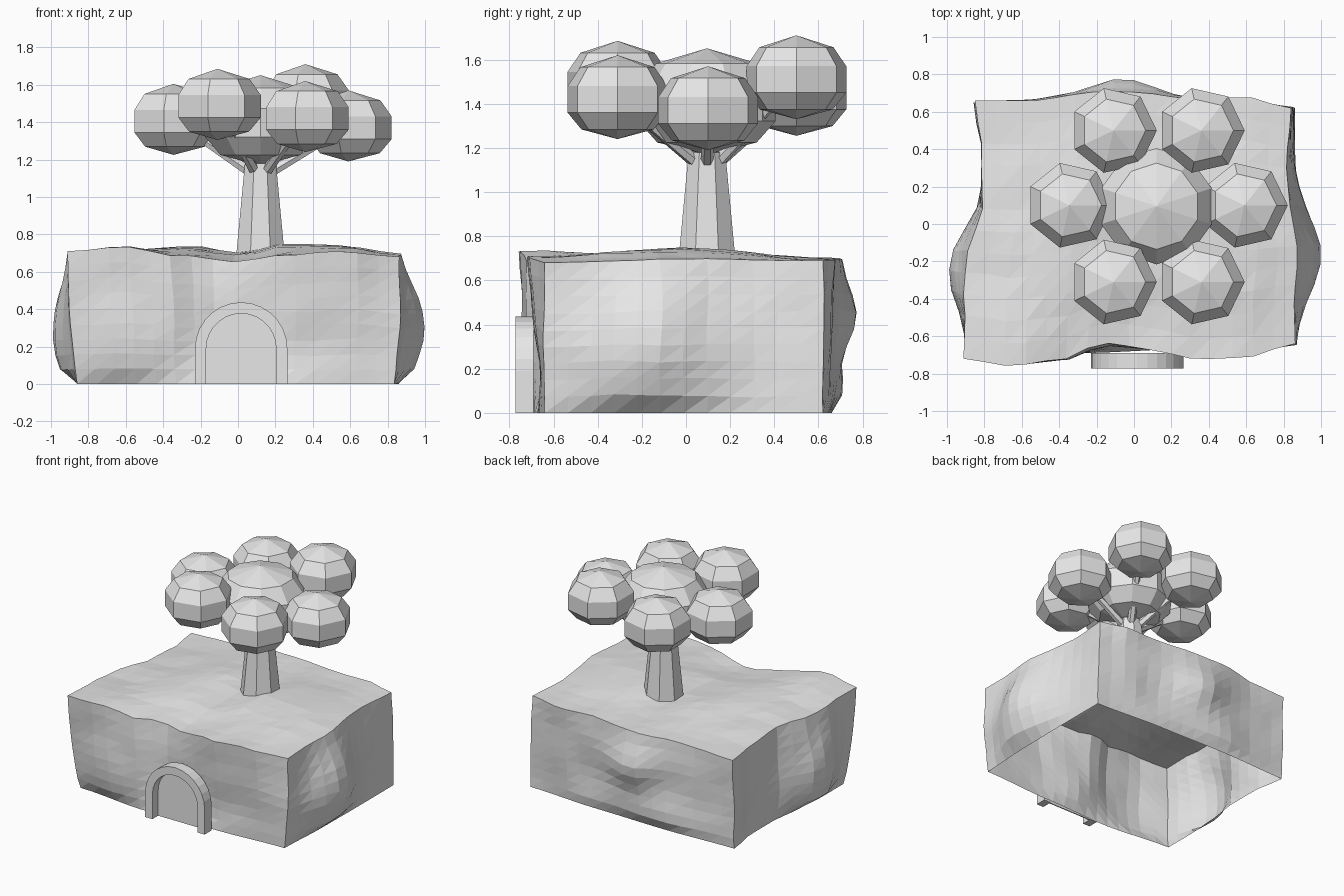
import bpy, bmesh, math
from mathutils import Vector, noise

cube = bpy.data.objects.get("Cube")
if cube:
    bpy.data.objects.remove(cube, do_unlink=True)

grey = bpy.data.materials.new("plain_grey")
grey.use_nodes = True
grey.diffuse_color = (0.8, 0.8, 0.8, 1)
for node in grey.node_tree.nodes:
    if node.type == 'BSDF_PRINCIPLED':
        node.inputs["Base Color"].default_value = grey.diffuse_color


def finish(bm, name, outward=True):
    """Turn a bmesh into a named, flat shaded object."""
    if outward:
        bmesh.ops.recalc_face_normals(bm, faces=bm.faces)
    mesh = bpy.data.meshes.new(name)
    bm.to_mesh(mesh)
    bm.free()
    mesh.materials.append(grey)
    obj = bpy.data.objects.new(name, mesh)
    bpy.context.scene.collection.objects.link(obj)
    return obj


def lerp(a, b, t):
    return a + (b - a) * t


def along(t, values):
    """Smoothly sample evenly spaced values at t in 0..1."""
    s = t * (len(values) - 1)
    i = min(int(s), len(values) - 2)
    f = s - i
    return lerp(values[i], values[i + 1], f * f * (3 - 2 * f))


def bulge(u, v, u0, v0, ru, rv):
    return math.exp(-((u - u0) / ru) ** 2 - ((v - v0) / rv) ** 2)


# Rock mound: a box whose four walls and top are bent by edge profiles and bulges
def rock_point(a, b, c):
    x0, y0, z0 = lerp(-.87, .86, a), lerp(-.69, .65, b), c * .7
    foot = min(1, c * 9)
    left = lerp(along(b, (-.86, -.86, -.84, -.81, -.81, -.85)),
                along(b, (-.91, -.885, -.86, -.81, -.81, -.85)), c)
    left -= .14 * foot * bulge(y0, z0, -.24, .27, .27, .35)
    right = lerp(along(b, (.835, .855, .86, .86)),
                 along(b, (.86, .84, .85, .83, .82, .84)), c)
    right += .155 * foot * bulge(y0, z0, -.2, .3, .32, .3)
    front = lerp(along(a, (-.64, -.69, -.67, -.64)),
                 along(a, (-.72, -.76, -.73, -.64, -.67, -.72, -.71, -.64)),
                 c * (1.5 - c / 2))
    front -= .04 * foot * bulge(x0, z0, -.6, .18, .26, .25)
    front += .04 * foot * bulge(x0, z0, .02, .18, .2, .2)
    front += .03 * foot * bulge(x0, z0, .42, .22, .18, .15)
    back = lerp(along(a, (.64, .66, .65, .62)),
                along(a, (.66, .66, .68, .69, .68, .66, .68, .62)), c)
    back += .095 * foot * bulge(x0, z0, -.05, .45, .25, .2)
    back += .04 * foot * bulge(x0, z0, -.2, .1, .4, .15)
    top = along(b, (along(a, (.71, .735, .69, .66, .69, .71, .68)),
                    along(a, (.69, .71, .74, .70, .75, .74, .695)),
                    along(a, (.67, .68, .70, .69, .70, .69, .69))))
    p = Vector((lerp(left, right, a), lerp(front, back, b), c * top))
    inside = max(min(a, 1 - a), min(b, 1 - b), min(c, 1 - c))
    p += noise.noise_vector(p * 4) * .014 * foot * min(1, inside * 4)
    return p


def build_rock():
    bm = bmesh.new()
    nx, ny, nz = 16, 12, 9

    def wall(nu, nv, where):
        grid = [[bm.verts.new(rock_point(*where(i / nu, j / nv)))
                 for j in range(nv + 1)] for i in range(nu + 1)]
        for i in range(nu):
            for j in range(nv):
                bm.faces.new((grid[i][j], grid[i + 1][j],
                              grid[i + 1][j + 1], grid[i][j + 1]))

    wall(nx, nz, lambda u, v: (u, 0, v))
    wall(nx, nz, lambda u, v: (1 - u, 1, v))
    wall(ny, nz, lambda u, v: (0, 1 - u, v))
    wall(ny, nz, lambda u, v: (1, u, v))
    wall(nx, ny, lambda u, v: (u, v, 1))
    bmesh.ops.remove_doubles(bm, verts=bm.verts, dist=.0005)
    bmesh.ops.triangulate(bm, faces=bm.faces, quad_method='FIXED')
    finish(bm, "rock_mound", outward=False)


build_rock()


# Doorway: an arched frame with a set-back panel
def arch(radius, spring=.19, steps=14):
    centre = .017
    pts = [(centre - radius, 0)]
    for i in range(steps + 1):
        t = math.pi * (1 - i / steps)
        pts.append((centre + radius * math.cos(t), spring + radius * math.sin(t)))
    return pts + [(centre + radius, 0)]


def extrude_faces(name, outlines, front, back):
    bm = bmesh.new()
    faces = [bm.faces.new([bm.verts.new((x, front, z)) for x, z in o])
             for o in outlines]
    bmesh.ops.remove_doubles(bm, verts=bm.verts, dist=.0001)
    moved = bmesh.ops.extrude_face_region(bm, geom=bm.faces[:], use_keep_orig=True)
    verts = [g for g in moved["geom"] if isinstance(g, bmesh.types.BMVert)]
    bmesh.ops.translate(bm, verts=verts, vec=(0, back - front, 0))
    finish(bm, name)


outer, inner = arch(.247), arch(.187)
strips = [(outer[i], outer[i + 1], inner[i + 1], inner[i])
          for i in range(len(outer) - 1)]
extrude_faces("door_frame", strips, -.773, -.69)
extrude_faces("door_panel", [inner], -.705, -.697)


# Tree: turned low-poly solids
def lathe(name, profile, sides, centre, turn):
    """Profile runs from top to bottom as (radius, height)."""
    bm = bmesh.new()
    rings = []
    for r, z in profile:
        count = sides if r else 1
        rings.append([bm.verts.new((r * math.cos(turn + k * math.tau / sides),
                                    r * math.sin(turn + k * math.tau / sides), z))
                      for k in range(count)])
    for up, low in zip(rings, rings[1:]):
        for k in range(sides):
            n = (k + 1) % sides
            corners = [up[k % len(up)], low[k % len(low)],
                       low[n % len(low)], up[n % len(up)]]
            bm.faces.new(list(dict.fromkeys(corners)))
    obj = finish(bm, name)
    obj.location = centre
    return obj


tree = Vector((.12, .095, 0))
lathe("tree_trunk", [(0, 1.18), (.09, 1.18), (.143, .66), (0, .66)],
      8, tree, math.pi / 8)

ball = [(0, .19), (.172, .136), (.232, .05),
        (.232, -.07), (.168, -.146), (0, -.19)]
crown = [(r * 1.34, z * 1.27) for r, z in ball]
lathe("crown_centre", crown, 10, tree + Vector((0, 0, 1.41)), math.pi / 2)

clusters = {
    "front_right": (-.11, -.31, 1.495), "front_left": (.36, -.31, 1.43),
    "right": (-.345, .1, 1.415), "left": (.59, .1, 1.38),
    "back_right": (-.11, .5, 1.445), "back_left": (.36, .5, 1.52),
}
for side, place in clusters.items():
    place = Vector(place)
    lathe("leaf_ball_" + side, ball, 7, place, 0)
    # Branch from the trunk top to the leaf ball
    outwards = place - tree
    outwards.z = 0
    start = tree + outwards.normalized() * .05 + Vector((0, 0, 1.13))
    reach = place - start
    branch = lathe("branch_" + side, [(0, reach.length), (.022, reach.length),
                                      (.03, 0), (0, 0)], 6, start, 0)
    branch.rotation_mode = 'QUATERNION'
    branch.rotation_quaternion = reach.to_track_quat('Z', 'Y')
